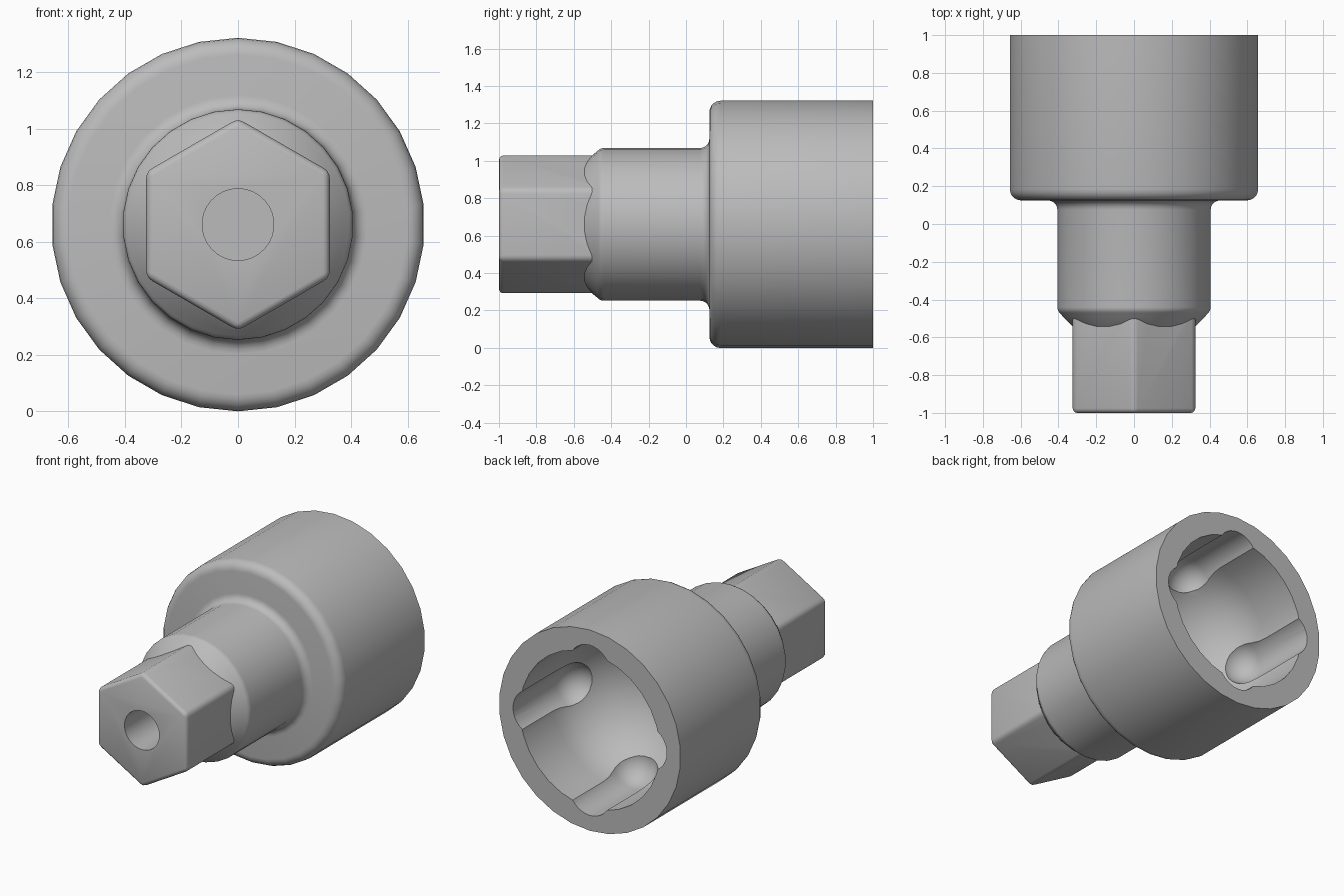
import bpy, bmesh, math
from mathutils import Matrix, Vector

if "Cube" in bpy.data.objects:
    bpy.data.objects.remove(bpy.data.objects["Cube"], do_unlink=True)

AXIS_Z = 0.66      # height of the turning axis
SIDES = 30

steel = bpy.data.materials.new("grey_steel")
steel.use_nodes = True
steel.diffuse_color = (0.5, 0.5, 0.5, 1)
steel.node_tree.nodes["Principled BSDF"].inputs["Base Color"].default_value = (0.5, 0.5, 0.5, 1)


def make_object(name, bm):
    bmesh.ops.recalc_face_normals(bm, faces=bm.faces)
    mesh = bpy.data.meshes.new(name)
    bm.to_mesh(mesh)
    bm.free()
    mesh.materials.append(steel)
    obj = bpy.data.objects.new(name, mesh)
    bpy.context.collection.objects.link(obj)
    return obj


def arc(y, r, ry, rr, start, end, steps=5):
    """Elliptical arc of (y, radius) profile points, angles in degrees."""
    angles = [math.radians(start + (end - start) * i / steps) for i in range(steps + 1)]
    return [(y + ry * math.cos(a), max(0, r + rr * math.sin(a))) for a in angles]


def lathe(name, profile, x=0, z=0, sides=SIDES):
    """Turn a (y, radius) profile around an axis parallel to y."""
    bm = bmesh.new()
    verts = [bm.verts.new((0, y, r)) for y, r in profile]
    edges = [bm.edges.new(pair) for pair in zip(verts, verts[1:])]
    bmesh.ops.spin(bm, geom=verts + edges, cent=(0, 0, 0), axis=(0, 1, 0),
                   angle=math.tau, steps=sides, use_duplicate=False)
    bmesh.ops.remove_doubles(bm, verts=bm.verts, dist=0.0005)
    bmesh.ops.translate(bm, verts=bm.verts, vec=(x, 0, AXIS_Z + z))
    return make_object(name, bm)


# Stepped body: shoulder, shank, flange, cup wall and domed cavity
body = lathe("socket_body",
    [(-0.55, 0), (-0.55, 0.32), (-0.495, 0.375)]
    + arc(-0.44, 0.365, 0.043, 0.043, 140, 90, 4)
    + arc(0.075, 0.458, 0.05, 0.05, 270, 360)
    + arc(0.185, 0.601, 0.06, 0.06, 180, 90)
    + [(1, 0.661), (1, 0.51)]
    + arc(0.68, 0, 0.46, 0.51, 90, 180, 12))

# Hexagonal drive end with rounded edges
bm = bmesh.new()
bmesh.ops.create_cone(bm, cap_ends=True, segments=6, radius1=0.375, radius2=0.375, depth=0.65)
turn = Matrix.Rotation(math.pi / 2, 4, 'X')
top = max(bm.verts, key=lambda v: v.co.y).co
if abs(top.x) > 0.01:
    turn = turn @ Matrix.Rotation(math.pi / 6, 4, 'Z')
bmesh.ops.transform(bm, matrix=Matrix.Translation(Vector((0, -0.675, AXIS_Z))) @ turn, verts=bm.verts)
bmesh.ops.bevel(bm, geom=bm.edges[:], offset=0.024, segments=3, profile=0.5, affect='EDGES')
hex_end = make_object("hex_drive", bm)

# Blind bore in the hex face
bore = lathe("bore_cutter", [(-1.1, 0), (-1.1, 0.127), (-0.5, 0.127), (-0.5, 0)])

# Four ball-ended grooves around the cavity
grooves = []
for i in range(4):
    a = i * math.pi / 2
    grooves.append(lathe("groove_cutter",
                         [(1.1, 0), (1.1, 0.15)] + arc(0.55, 0, 0.15, 0.15, 90, 180, 8),
                         0.41 * math.cos(a), 0.41 * math.sin(a), 32))

# Combine the parts
helpers = [(hex_end, 'UNION'), (bore, 'DIFFERENCE')] + [(g, 'DIFFERENCE') for g in grooves]
for part, operation in helpers:
    mod = body.modifiers.new(part.name, 'BOOLEAN')
    mod.operation = operation
    mod.solver = 'EXACT'
    mod.object = part
bpy.context.view_layer.update()
final = bpy.data.meshes.new_from_object(body.evaluated_get(bpy.context.evaluated_depsgraph_get()))
body.modifiers.clear()
body.data = final
for part, operation in helpers:
    bpy.data.objects.remove(part, do_unlink=True)

bpy.ops.object.select_all(action='DESELECT')
body.select_set(True)
bpy.context.view_layer.objects.active = body
bpy.ops.object.shade_smooth_by_angle(angle=math.radians(35))
